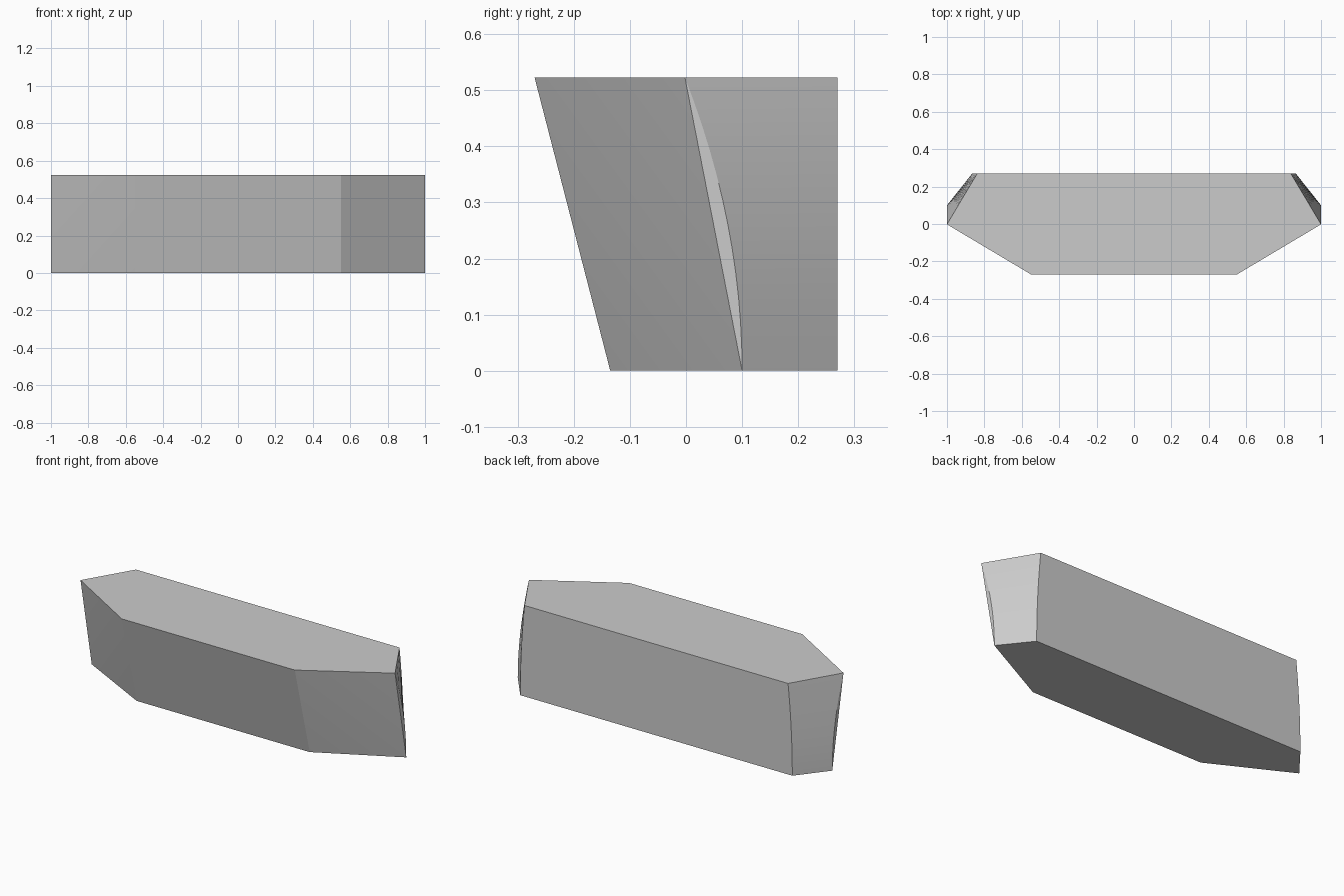
import bpy
import bmesh

if "Cube" in bpy.data.objects:
    bpy.data.objects.remove(bpy.data.objects["Cube"], do_unlink=True)

HEIGHT = 0.523
BACK = 0.27
STEPS = 12

# Single grey material
grey = bpy.data.materials.new("plain grey")
grey.use_nodes = True
color = (0.6, 0.6, 0.6, 1)
grey.diffuse_color = color
grey.node_tree.nodes["Principled BSDF"].inputs["Base Color"].default_value = color

bm = bmesh.new()


def face(points):
    return bm.faces.new([bm.verts.new(p) for p in points])


def end_section(side):
    """Curved end: outer and rear edges, from bottom to top."""
    outer, rear = [], []
    for i in range(STEPS + 1):
        t = i / STEPS
        bulge = 1 - t * t
        outer.append((side, 0.102 * bulge - 0.002, HEIGHT * t))
        rear.append((side * (0.838 + 0.027 * bulge), BACK, HEIGHT * t))
    return outer, rear


sections = {}
for side in (1, -1):
    outer, rear = end_section(side)
    low = (side * 0.55, -0.135, 0)
    high = (side * 0.55, -BACK, HEIGHT)
    sections[side] = (outer, rear, low, high)
    # Slanted front corner, split along its diagonal
    face((low, outer[0], high))
    face((high, outer[0], outer[-1]))
    # Narrow flat strip beside the curved end
    face(outer)
    # Curved end
    for i in range(STEPS):
        face((outer[i], rear[i], rear[i + 1], outer[i + 1])).smooth = True

# Front, back, underside and top
outer_l, rear_l, low_l, high_l = sections[1]
outer_r, rear_r, low_r, high_r = sections[-1]
face((low_r, low_l, high_l, high_r))
face(rear_l + rear_r[::-1])
for k, front_l, front_r in ((0, low_l, low_r), (-1, high_l, high_r)):
    face((front_r, front_l, outer_l[k], rear_l[k], rear_r[k], outer_r[k]))

bmesh.ops.remove_doubles(bm, verts=bm.verts[:], dist=0.0001)
bmesh.ops.recalc_face_normals(bm, faces=bm.faces[:])

mesh = bpy.data.meshes.new("tapered_block")
bm.to_mesh(mesh)
bm.free()
mesh.materials.append(grey)
block = bpy.data.objects.new("tapered_block", mesh)
bpy.context.collection.objects.link(block)

# Soft shading on the curved ends, crisp edges elsewhere
bpy.ops.object.select_all(action="DESELECT")
block.select_set(True)
bpy.context.view_layer.objects.active = block
bpy.ops.object.shade_smooth_by_angle(angle=0.2)
